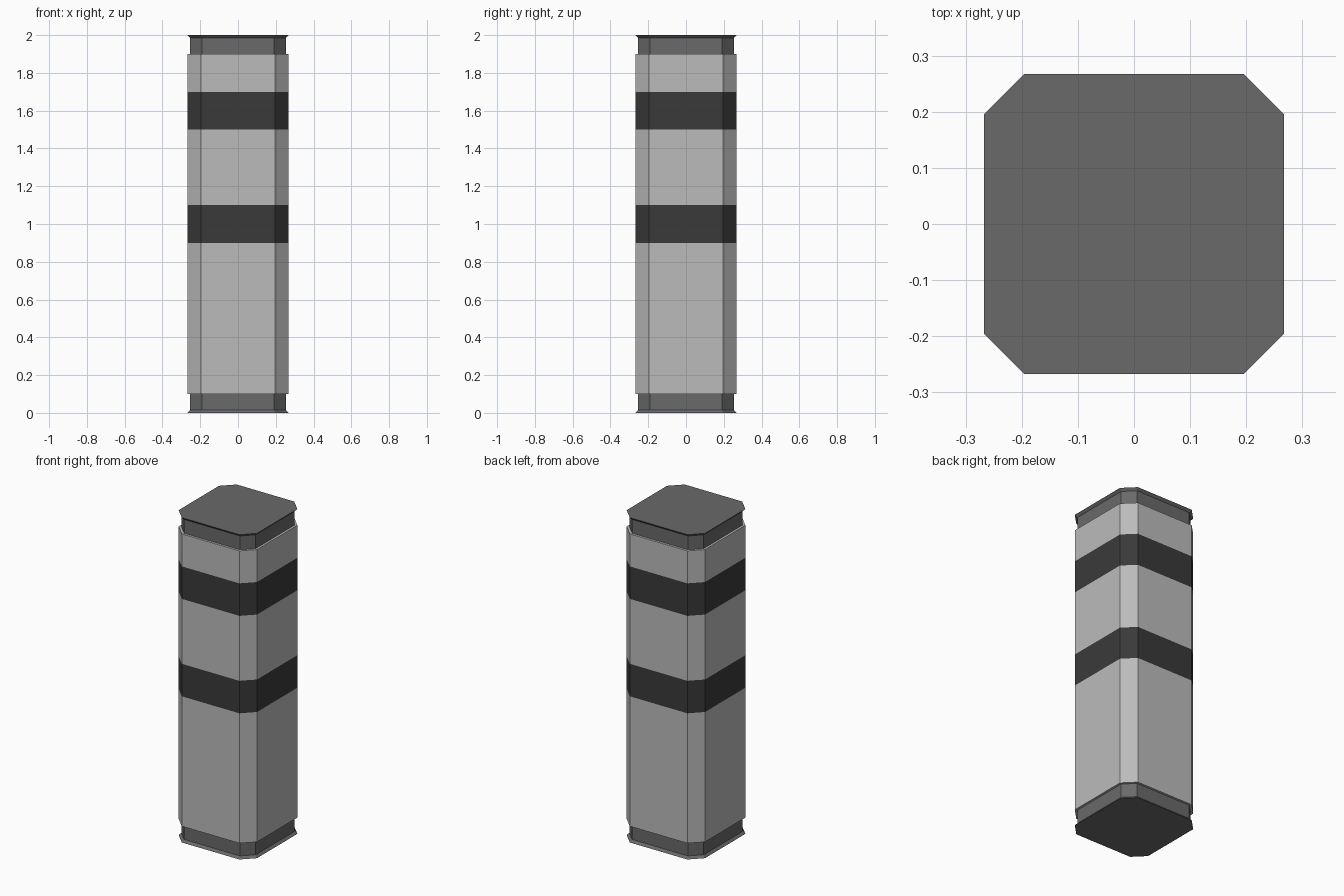
import bpy, bmesh

if "Cube" in bpy.data.objects:
    bpy.data.objects.remove(bpy.data.objects["Cube"])

def material(name, grey):
    m = bpy.data.materials.new(name)
    m.diffuse_color = (grey, grey, grey, 1)
    m.use_nodes = True
    m.node_tree.nodes["Principled BSDF"].inputs["Base Color"].default_value = m.diffuse_color
    return m

mats = [material("light grey", 0.50), material("dark grey", 0.144), material("charcoal", 0.042)]

WIDE = (0.267, 0.196)    # half width, half length of the flat side
NECK = (0.253, 0.190)

def loft(name, rows, colour):
    """Stack chamfered-square rings (z, size); colour(z) gives the material."""
    bm = bmesh.new()
    rings = []
    for z, (a, b) in rows:
        pts = [(a, -b), (a, b), (b, a), (-b, a), (-a, b), (-a, -b), (-b, -a), (b, -a)]
        rings.append([bm.verts.new((x, y, z)) for x, y in pts])
    for low, high in zip(rings, rings[1:]):
        for i in range(8):
            j = (i + 1) % 8
            bm.faces.new((low[i], low[j], high[j], high[i]))
    bm.faces.new(rings[0][::-1])
    bm.faces.new(rings[-1])
    bmesh.ops.recalc_face_normals(bm, faces=bm.faces)
    for f in bm.faces:
        f.material_index = colour(f.calc_center_median().z)
    me = bpy.data.meshes.new(name)
    bm.to_mesh(me)
    bm.free()
    for m in mats:
        me.materials.append(m)
    ob = bpy.data.objects.new(name, me)
    bpy.context.collection.objects.link(ob)

# Whole pillar: flared foot, recessed neck, banded shaft, recessed neck, flared cap
def band_colour(z):
    if z < 0.09 or z > 1.91 or (z in (0.1, 1.9)):
        return 1
    return 2 if 0.9 < z < 1.1 or 1.5 < z < 1.7 else 0

rows = [(0.0, WIDE), (0.015, NECK), (0.1, NECK)]
rows += [(z, WIDE) for z in (0.1, 0.9, 1.1, 1.5, 1.7, 1.9)]
rows += [(1.9, NECK), (1.985, NECK), (2.0, WIDE)]
loft("pillar", rows, band_colour)
